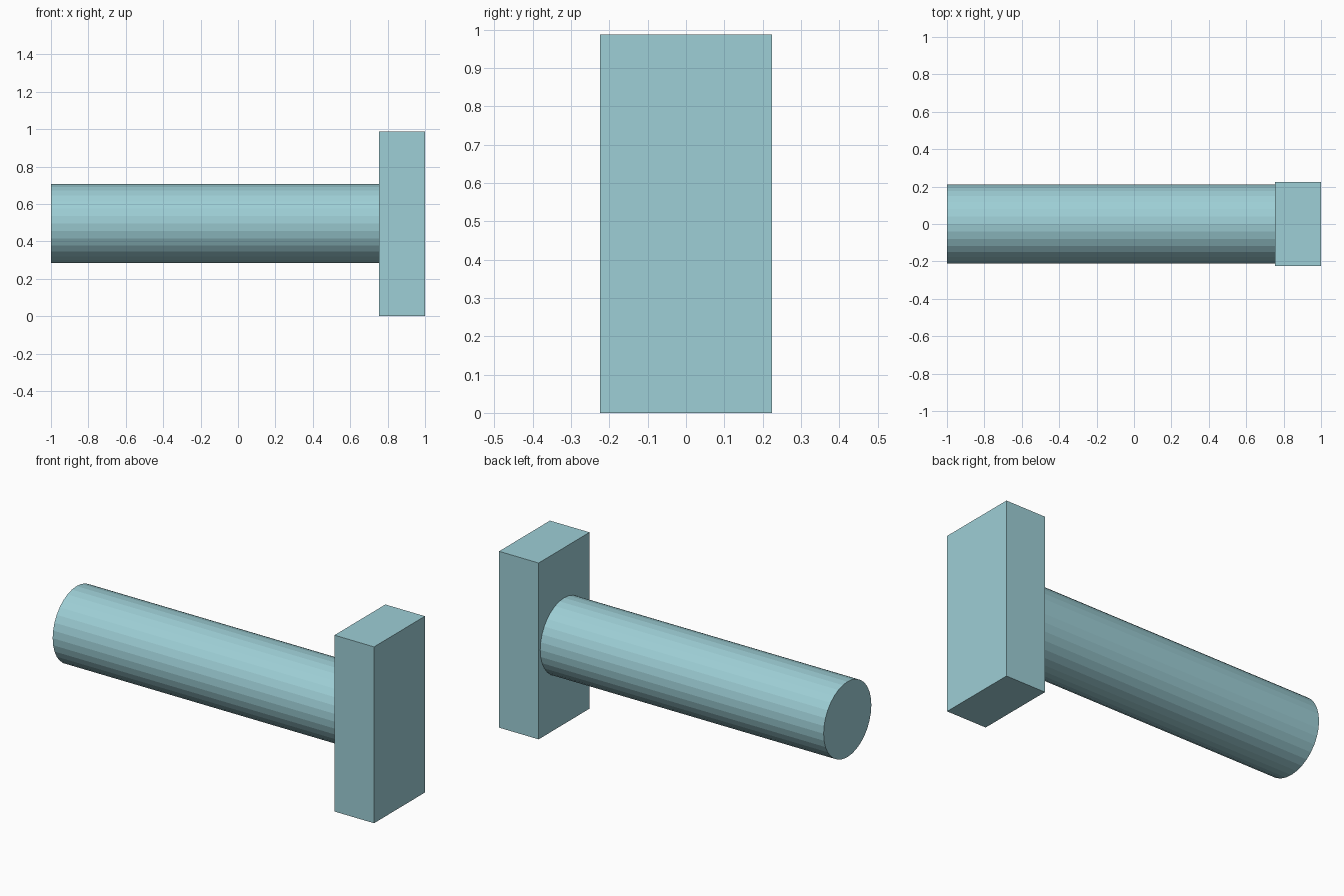
import bpy
import math
from mathutils import Matrix

if "Cube" in bpy.data.objects:
    bpy.data.objects.remove(bpy.data.objects["Cube"])

CENTRE_Z = 0.4935      # shared axis height of handle and head
HEAD_INNER_X = 0.755   # where the handle meets the head

# Single pale teal colour
teal = bpy.data.materials.new("pale_teal")
teal.diffuse_color = (0.34, 0.62, 0.67, 1.0)
teal.use_nodes = True
teal.node_tree.nodes["Principled BSDF"].inputs["Base Color"].default_value = teal.diffuse_color


def finish(name):
    obj = bpy.context.object
    obj.name = name
    obj.data.name = name
    obj.data.materials.append(teal)
    return obj


# Head: upright rectangular block
bpy.ops.mesh.primitive_cube_add(size=1, location=((HEAD_INNER_X + 1) / 2, 0, CENTRE_Z))
head = finish("head")
head.data.transform(Matrix.Diagonal((1 - HEAD_INNER_X, 0.45, 2 * CENTRE_Z, 1)))

# Handle: flat-faced 32-sided rod lying along x
bpy.ops.mesh.primitive_cylinder_add(
    vertices=32, radius=0.211, depth=1 + HEAD_INNER_X,
    location=((HEAD_INNER_X - 1) / 2, 0, CENTRE_Z + 0.002),
    rotation=(0, math.pi / 2, 0))
handle = finish("handle")
